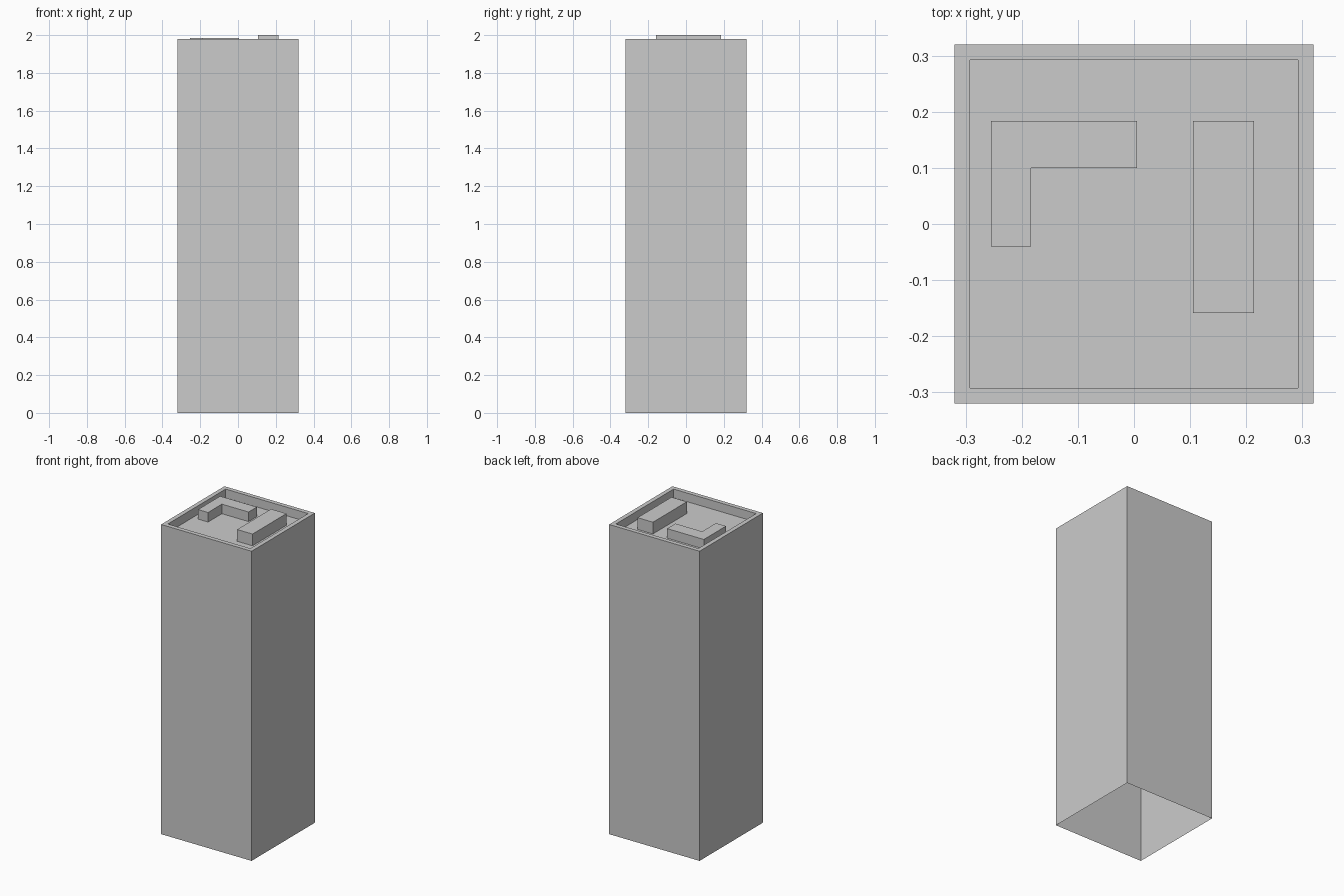
import bpy
import bmesh

cube = bpy.data.objects.get("Cube")
if cube:
    bpy.data.objects.remove(cube, do_unlink=True)

# One plain concrete grey
grey = bpy.data.materials.new("concrete grey")
grey.use_nodes = True
colour = (0.6, 0.6, 0.6, 1)
grey.diffuse_color = colour
grey.node_tree.nodes["Principled BSDF"].inputs["Base Color"].default_value = colour

ROOF_Z, RIM_Z = 1.925, 1.98


def square(half):
    return [(-half, -half), (half, -half), (half, half), (-half, half)]


def ring(bm, outline, z):
    return [bm.verts.new((x, y, z)) for x, y in outline]


def bridge(bm, lower, upper):
    n = len(lower)
    for i in range(n):
        j = (i + 1) % n
        bm.faces.new((lower[i], lower[j], upper[j], upper[i]))


def build(name, sections):
    """Join counter-clockwise outlines into a skin, and cap the last one."""
    bm = bmesh.new()
    rings = [ring(bm, outline, z) for outline, z in sections]
    for lower, upper in zip(rings, rings[1:]):
        bridge(bm, lower, upper)
    bm.faces.new(rings[-1])
    mesh = bpy.data.meshes.new(name)
    bm.to_mesh(mesh)
    bm.free()
    mesh.materials.append(grey)
    obj = bpy.data.objects.new(name, mesh)
    bpy.context.collection.objects.link(obj)


# Tower walls, open underneath, with a parapet around the sunken roof
outer, inner = square(0.32), square(0.292)
build("tower_shell", [(outer, 0), (outer, RIM_Z), (inner, RIM_Z), (inner, ROOF_Z)])

# Rooftop blocks
long_block = [(0.105, -0.159), (0.214, -0.159), (0.214, 0.184), (0.105, 0.184)]
build("long_roof_block", [(long_block, ROOF_Z), (long_block, 2.0)])

corner_block = [(-0.255, -0.04), (-0.184, -0.04), (-0.184, 0.1),
                (0.005, 0.1), (0.005, 0.184), (-0.255, 0.184)]
build("corner_roof_block", [(corner_block, ROOF_Z), (corner_block, 1.986)])
